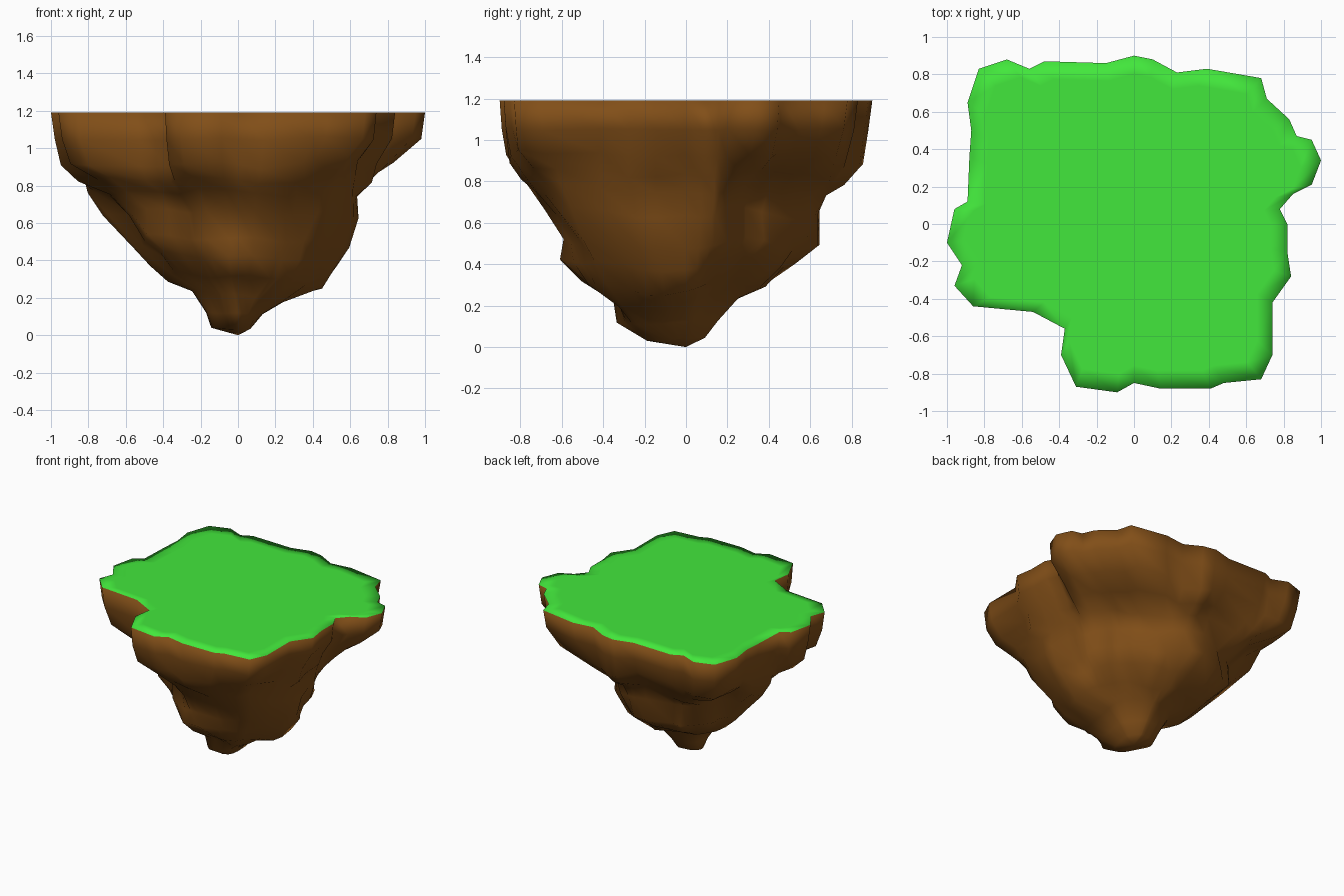
import bpy, bmesh, math
from mathutils import Vector, noise

if "Cube" in bpy.data.objects:
    bpy.data.objects.remove(bpy.data.objects["Cube"])

TOP = 1.19
# Ragged plan outline of the grass, counter-clockwise from the right-hand point
OUTLINE = [(1, .34), (.95, .45), (.87, .47), (.83, .56), (.71, .67), (.68, .78),
           (.39, .83), (.23, .81), (.1, .88), (0, .9), (-.15, .86), (-.48, .87),
           (-.56, .83), (-.68, .88), (-.83, .83), (-.89, .65), (-.87, .5), (-.88, .36),
           (-.89, .12), (-.96, .08), (-1, -.1), (-.92, -.22), (-.96, -.33),
           (-.86, -.44), (-.54, -.47), (-.37, -.56), (-.39, -.7), (-.31, -.87),
           (-.09, -.9), (0, -.85), (.14, -.88), (.41, -.88), (.48, -.85),
           (.68, -.83), (.74, -.7), (.74, -.42), (.84, -.28), (.82, -.15),
           (.82, 0), (.78, .08), (.85, .16), (.95, .21)]
# Rock rings: height, left, right, front, back reach, roundness
RINGS = [(1.05, .98, .98, .89, .88, 0), (.92, .95, .86, .87, .85, .1),
         (.83, .86, .77, .81, .77, .45), (.76, .76, .66, .73, .70, .85),
         (.65, .68, .62, .66, .64, 1), (.50, .59, .58, .61, .59, 1),
         (.40, .50, .52, .57, .48, 1), (.29, .40, .42, .48, .36, 1),
         (.22, .23, .25, .36, .25, 1), (.12, .17, .14, .32, .16, 1),
         (.04, .14, .08, .18, .10, 1)]


def ring_point(x, y, ring):
    """Squeeze an outline point to the ring's reach, round it and roughen it."""
    z, left, right, front, back, rnd = ring
    rx, ry = (right if x > 0 else left), (back if y > 0 else front)
    a = math.atan2(y / .9, x)
    c, s = math.cos(a), math.sin(a)
    # the rock is cut back on one diagonal and bulky on the other
    e = 1.3 if x * y > 0 else 2.8
    k = (abs(c) ** e + abs(s) ** e) ** (-1 / e)
    flat = Vector((x * rx, y / .9 * ry))
    p = flat.lerp(Vector((c * k * rx, s * k * ry)), rnd)
    n = noise.noise(Vector((p.x * 3 + 4, p.y * 3, z * 3)))
    n2 = noise.noise(Vector((p.x * 6, p.y * 6 + 3, z * 5 + 8)))
    m = noise.noise(Vector((p.x * 3, p.y * 3 + 7, z)))
    p *= 1 + rnd * (.12 * n + .16 * n2 - .01)
    lift = .08 * m if .2 < z < 1 else .02 * m
    return p.x, p.y, z + lift


def material(name, color):
    mat = bpy.data.materials.new(name)
    mat.diffuse_color = (*color, 1)
    mat.use_nodes = True
    mat.node_tree.nodes["Principled BSDF"].inputs["Base Color"].default_value = mat.diffuse_color
    return mat


bm = bmesh.new()
count = len(OUTLINE)


def bridge(a, b, mat):
    for i in range(count):
        j = (i + 1) % count
        bm.faces.new((a[i], b[i], b[j], a[j])).material_index = mat


def fan(ring, tip, mat):
    for i in range(count):
        bm.faces.new((ring[i], ring[(i + 1) % count], tip)).material_index = mat


# Grass: flat cap with an inner border ring
rim = [bm.verts.new((x, y, TOP)) for x, y in OUTLINE]
inner = [bm.verts.new((x * .89, y * .89, TOP)) for x, y in OUTLINE]
bridge(inner, rim, 1)
fan(inner, bm.verts.new((0, 0, TOP)), 1)

# Rock: craggy taper down to the tip
upper = rim
for ring in RINGS:
    lower = [bm.verts.new(ring_point(x, y, ring)) for x, y in OUTLINE]
    bridge(upper, lower, 0)
    upper = lower
fan(upper, bm.verts.new((0, 0, 0)), 0)

bmesh.ops.recalc_face_normals(bm, faces=bm.faces[:])
for f in bm.faces:
    f.smooth = True
mesh = bpy.data.meshes.new("floating_island")
bm.to_mesh(mesh)
bm.free()
mesh.materials.append(material("earth", (.22, .077, .009)))
mesh.materials.append(material("grass", (.055, .80, .045)))
island = bpy.data.objects.new("floating_island", mesh)
bpy.context.collection.objects.link(island)
